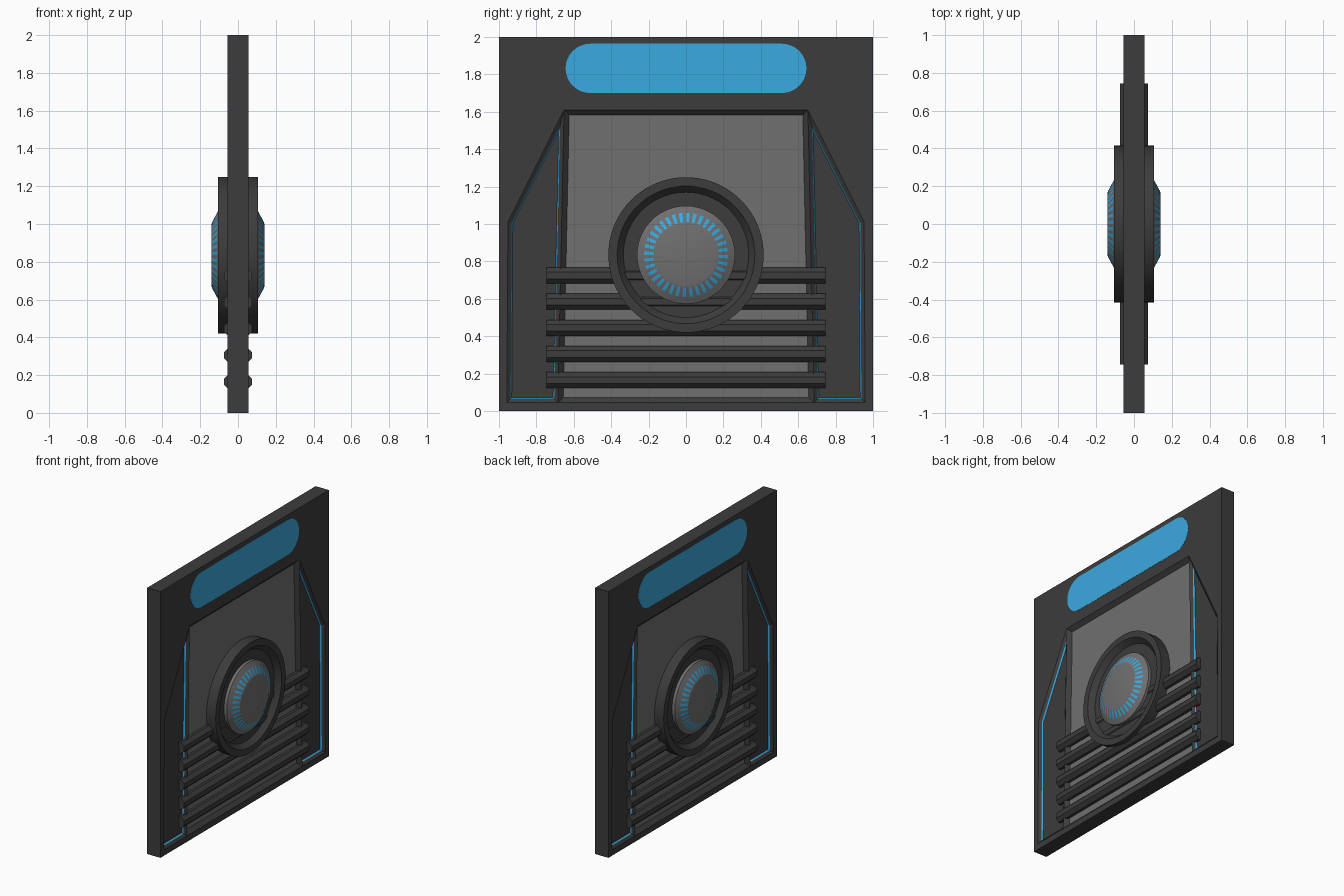
import bpy, bmesh, math
from mathutils import Matrix

if "Cube" in bpy.data.objects:
    bpy.data.objects.remove(bpy.data.objects["Cube"])


def material(name, rgb):
    m = bpy.data.materials.new(name)
    m.diffuse_color = (*rgb, 1)
    m.use_nodes = True
    m.node_tree.nodes["Principled BSDF"].inputs["Base Color"].default_value = m.diffuse_color
    return m


DARK = material("dark_metal", (0.045, 0.045, 0.045))
GREY = material("mid_grey", (0.16, 0.16, 0.16))
BLUE = material("blue_glow", (0.042, 0.40, 0.74))
MATS = [DARK, GREY, BLUE]
HUB_Z = 0.835


def finish(name, bm, smooth=False):
    """Turn the +x half into an object mirrored to the -x side."""
    mesh = bpy.data.meshes.new(name)
    bm.to_mesh(mesh)
    bm.free()
    for m in MATS:
        mesh.materials.append(m)
    ob = bpy.data.objects.new(name, mesh)
    bpy.context.collection.objects.link(ob)
    if smooth:
        bpy.ops.object.select_all(action='DESELECT')
        ob.select_set(True)
        bpy.context.view_layer.objects.active = ob
        bpy.ops.object.shade_smooth_by_angle(angle=math.radians(32))
    mod = ob.modifiers.new("Mirror", 'MIRROR')
    mod.use_axis = (True, False, False)
    mod.merge_threshold = 0.0001
    return ob


def lathe(name, profile, segs, mat_of):
    """Revolve (radius, x) points about the hub axis."""
    bm = bmesh.new()
    rings = []
    for r, x in profile:
        ring = []
        for i in range(segs):
            a = 2 * math.pi * i / segs
            ring.append(bm.verts.new((x, r * math.sin(a), HUB_Z + r * math.cos(a))))
        rings.append(ring)
    for k in range(len(rings) - 1):
        a, b = rings[k], rings[k + 1]
        for i in range(segs):
            j = (i + 1) % segs
            f = bm.faces.new((a[i], b[i], b[j], a[j]))
            f.material_index = mat_of(k, i)
    bmesh.ops.remove_doubles(bm, verts=bm.verts, dist=1e-5)
    bmesh.ops.recalc_face_normals(bm, faces=bm.faces)
    return finish(name, bm, True)


# Door panel: flat face with three sunken fields that share sharp ridges
T = 0.055
bm = bmesh.new()
pts = {"O0": (1, 0), "O1": (1, 2), "A": (0.652, 1.61), "B": (0.952, 1.01),
       "C": (0.958, 0.045), "D": (0.685, 0.045)}
R = {k: bm.verts.new((T, y, z)) for k, (y, z) in pts.items()}
L = {k: bm.verts.new((T, -y, z)) for k, (y, z) in pts.items()}
bm.faces.new((L["O0"], R["O0"], R["C"], R["D"], L["D"], L["C"]))
bm.faces.new((R["O1"], L["O1"], L["A"], R["A"]))
bm.faces.new((R["O0"], R["O1"], R["A"], R["B"], R["C"]))
bm.faces.new((L["O1"], L["O0"], L["C"], L["B"], L["A"]))
centre = bm.faces.new((L["D"], R["D"], R["A"], L["A"]))
sides = [bm.faces.new([R[k] for k in "DCBA"]),
         bm.faces.new([L[k] for k in "CDAB"])]
# panel edges back to the middle plane
outer = [L["O0"], R["O0"], R["O1"], L["O1"]]
inner = [bm.verts.new((0, v.co.y, v.co.z)) for v in outer]
for i in range(4):
    j = (i + 1) % 4
    bm.faces.new((outer[j], outer[i], inner[i], inner[j]))
bm.normal_update()
# sloped frames, then thin glowing strips round the side fields
bmesh.ops.inset_individual(bm, faces=[centre], thickness=0.028, depth=-0.027,
                           use_even_offset=True)
centre.material_index = 1
bmesh.ops.inset_individual(bm, faces=sides, thickness=0.020, depth=-0.015,
                           use_even_offset=True)
strips = bmesh.ops.inset_individual(bm, faces=sides, thickness=0.006,
                                    depth=-0.010, use_even_offset=True)
for f in strips["faces"]:
    f.material_index = 2
for f in sides:
    f.material_index = 0
finish("door_panel", bm)

# Rounded light strip across the top
bm = bmesh.new()
loop = []
r, zc, half = 0.132, 1.832, 0.512
for cy, start in ((half, -90), (-half, 90)):
    for i in range(17):
        a = math.radians(start + 180 * i / 16)
        loop.append(bm.verts.new((0.0565, cy + r * math.cos(a), zc + r * math.sin(a))))
face = bm.faces.new(loop)
ext = bmesh.ops.extrude_face_region(bm, geom=[face], use_keep_orig=True)
for v in ext["geom"]:
    if isinstance(v, bmesh.types.BMVert):
        v.co.x = 0.045
bmesh.ops.recalc_face_normals(bm, faces=bm.faces)
for f in bm.faces:
    f.material_index = 2
finish("top_light", bm)

# Hub ring with a sunken dish
lathe("hub_ring", [(0.415, 0), (0.415, 0.105), (0.368, 0.105), (0.335, 0.067),
                   (0, 0.067)], 72, lambda k, i: 0)

# Hub knob with a circle of glowing ticks on its sloped band
lathe("hub_knob", [(0.262, 0.06), (0.262, 0.09), (0.225, 0.11), (0.175, 0.137),
                   (0.165, 0.14), (0, 0.14)], 72,
      lambda k, i: 2 if k == 2 and i % 2 == 0 else 1)

# Octagonal cross bars
for n in range(5):
    bm = bmesh.new()
    z = 0.165 + 0.14 * n
    rot = Matrix.Rotation(math.pi / 2, 4, 'X') @ Matrix.Rotation(math.pi / 8, 4, 'Z')
    bmesh.ops.create_cone(bm, cap_ends=True, segments=8, radius1=0.0465,
                          radius2=0.0465, depth=1.49,
                          matrix=Matrix.Translation((0.03, 0, z)) @ rot)
    finish(f"cross_bar_{n + 1}", bm)
